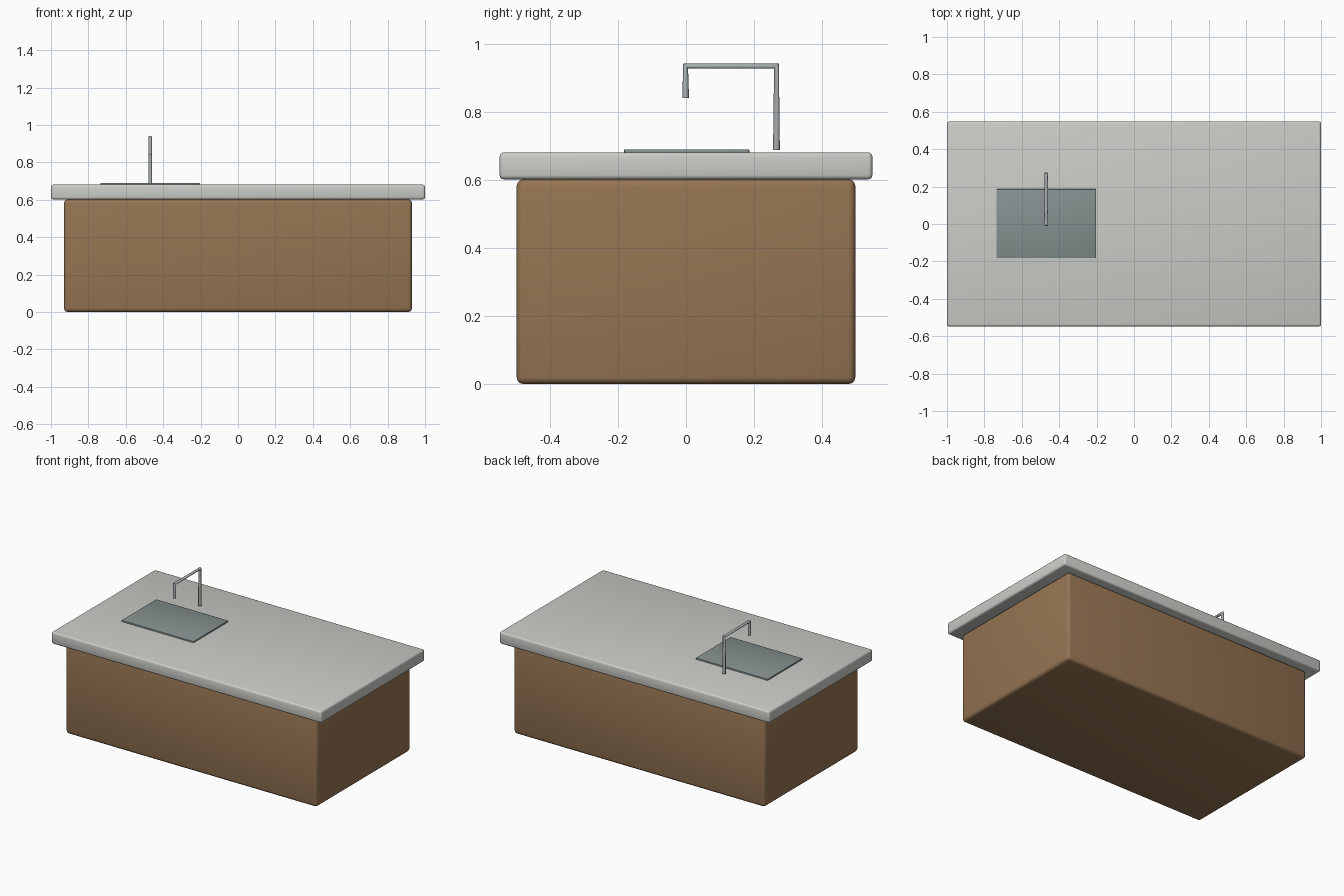
import bpy
import math

if "Cube" in bpy.data.objects:
    bpy.data.objects.remove(bpy.data.objects["Cube"])


def material(name, color):
    m = bpy.data.materials.new(name)
    m.diffuse_color = (*color, 1)
    m.use_nodes = True
    m.node_tree.nodes["Principled BSDF"].inputs["Base Color"].default_value = m.diffuse_color
    return m


def box(name, lo, hi, bevel, mat, segments=3):
    """Bevelled box given by its two opposite corners."""
    bpy.ops.mesh.primitive_cube_add(size=1, location=[(a + b) / 2 for a, b in zip(lo, hi)])
    ob = bpy.context.object
    ob.name = name
    ob.scale = [b - a for a, b in zip(lo, hi)]
    bpy.ops.object.transform_apply(location=False, rotation=False, scale=True)
    mod = ob.modifiers.new("bevel", 'BEVEL')
    mod.width = bevel
    mod.segments = segments
    bpy.ops.object.modifier_apply(modifier=mod.name)
    bpy.ops.object.shade_smooth_by_angle(angle=math.radians(40))
    ob.data.materials.append(mat)
    return ob


wood = material("wood", (0.30, 0.175, 0.085))
stone = material("stone", (0.60, 0.61, 0.57))
steel = material("steel", (0.24, 0.28, 0.28))
metal = material("metal", (0.40, 0.43, 0.44))

# Island body, overhanging countertop and thin sink plate
box("cabinet", (-0.93, -0.498, 0), (0.93, 0.498, 0.602), 0.02, wood)
box("countertop", (-1, -0.548, 0.602), (1, 0.548, 0.681), 0.012, stone)
box("sink", (-0.735, -0.182, 0.671), (-0.202, 0.186, 0.690), 0.002, steel, 2)

# Faucet: square-cornered pipe, narrowing at the bends
x = -0.469
path = [(x, 0.266, 0.688), (x, 0.266, 0.935), (x, -0.001, 0.935), (x, -0.001, 0.841)]
curve = bpy.data.curves.new("faucet", 'CURVE')
curve.dimensions = '3D'
curve.bevel_depth = 0.01
curve.bevel_resolution = 4
curve.use_fill_caps = True
spline = curve.splines.new('POLY')
spline.points.add(len(path) - 1)
for p, co in zip(spline.points, path):
    p.co = (*co, 1)
faucet = bpy.data.objects.new("faucet", curve)
bpy.context.collection.objects.link(faucet)
bpy.ops.object.select_all(action='DESELECT')
faucet.select_set(True)
bpy.context.view_layer.objects.active = faucet
bpy.ops.object.convert(target='MESH')
faucet = bpy.context.object
faucet.name = "faucet"
bpy.ops.object.shade_smooth_by_angle(angle=math.radians(40))
faucet.data.materials.clear()
faucet.data.materials.append(metal)
